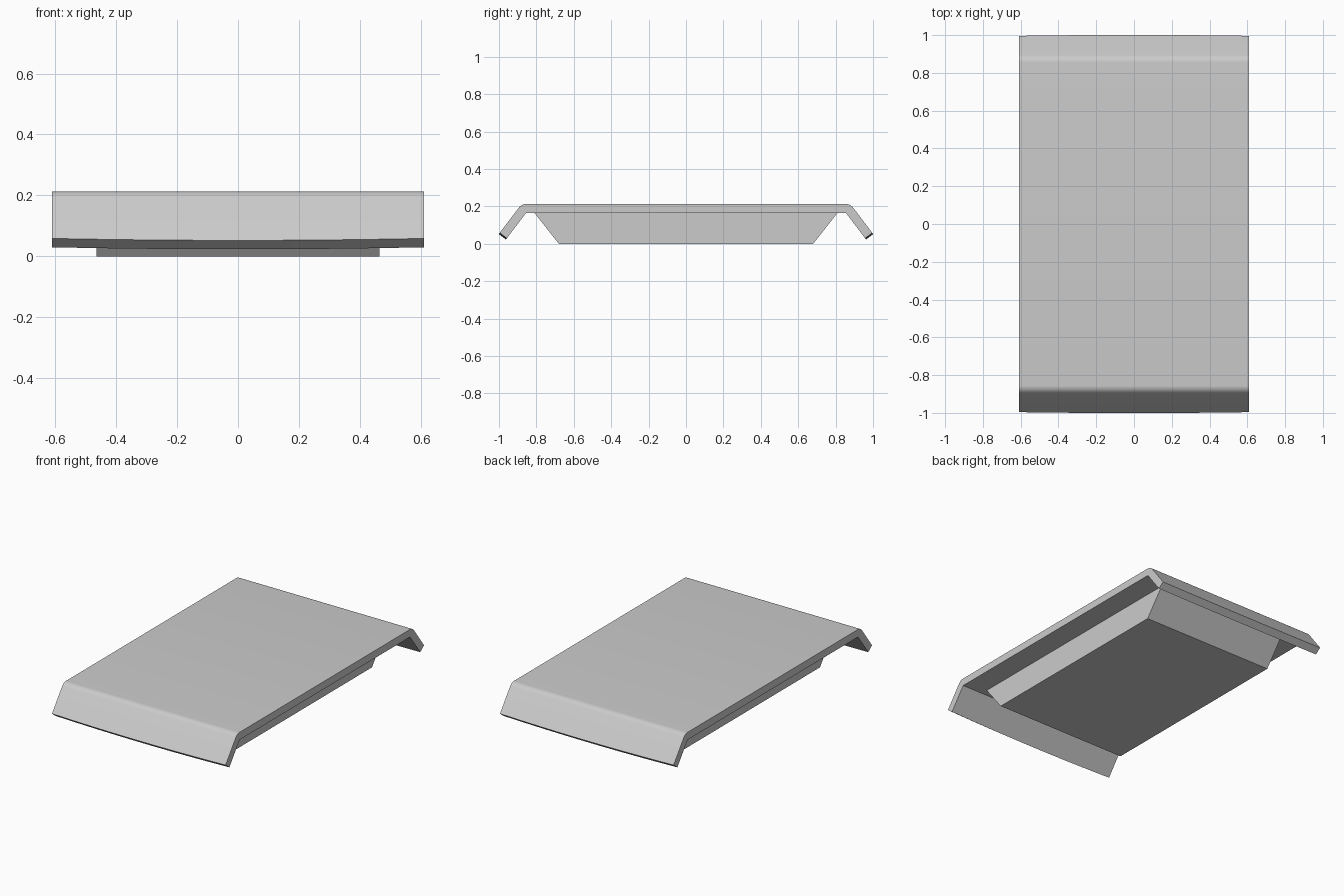
import bpy, bmesh, math

cube = bpy.data.objects.get("Cube")
if cube:
    bpy.data.objects.remove(cube, do_unlink=True)

grey = bpy.data.materials.new("light_grey")
grey.use_nodes = True
COLOUR = (0.6, 0.6, 0.6, 1)
grey.diffuse_color = COLOUR
grey.node_tree.nodes["Principled BSDF"].inputs["Base Color"].default_value = COLOUR


def loft(name, sections):
    """Join matching closed cross-sections and cap both ends."""
    bm = bmesh.new()
    rings = [[bm.verts.new(p) for p in s] for s in sections]
    n = len(rings[0])
    for a, b in zip(rings, rings[1:]):
        for i in range(n):
            j = (i + 1) % n
            bm.faces.new((a[i], a[j], b[j], b[i]))
    bm.faces.new(rings[0])
    bm.faces.new(rings[-1])
    bmesh.ops.recalc_face_normals(bm, faces=bm.faces)
    mesh = bpy.data.meshes.new(name)
    bm.to_mesh(mesh)
    bm.free()
    mesh.materials.append(grey)
    obj = bpy.data.objects.new(name, mesh)
    bpy.context.collection.objects.link(obj)
    return obj


# Folded top plate: flat deck, rounded bends and sloping end flaps
HALF_WIDTH = 0.61
THICK = 0.048
BEND_Y, BEND_Z = 0.855, 0.165
SLOPE = math.radians(52.8)
FLAP = 0.178
BEND_STEPS = 6


def plate_section(x):
    # the flap tips bow outward slightly at mid width
    length = FLAP - 0.008 * (x / HALF_WIDTH) ** 2
    down_y, down_z = math.cos(SLOPE) * length, -math.sin(SLOPE) * length
    outer = []
    for k in range(BEND_STEPS + 1):
        a = SLOPE * k / BEND_STEPS
        outer.append((BEND_Y + THICK * math.sin(a), BEND_Z + THICK * math.cos(a)))
    y, z = outer[-1]
    half = outer + [(y + down_y, z + down_z),
                    (BEND_Y + down_y, BEND_Z + down_z),
                    (BEND_Y, BEND_Z)]
    mirrored = [(-y, z) for y, z in reversed(half)]
    return [(x, y, z) for y, z in half + mirrored]


STATIONS = 12
plate = loft("top_plate", [plate_section(HALF_WIDTH * (2 * i / STATIONS - 1))
                           for i in range(STATIONS + 1)])

# Underbody: straight sides, sloping ends
profile = [(-0.81, BEND_Z), (0.81, BEND_Z), (0.68, 0), (-0.68, 0)]
loft("underbody", [[(x, y, z) for y, z in profile] for x in (-0.465, 0.465)])

# Smooth bends, sharp edges
bpy.ops.object.select_all(action="DESELECT")
plate.select_set(True)
bpy.context.view_layer.objects.active = plate
bpy.ops.object.shade_smooth_by_angle(angle=math.radians(30))
